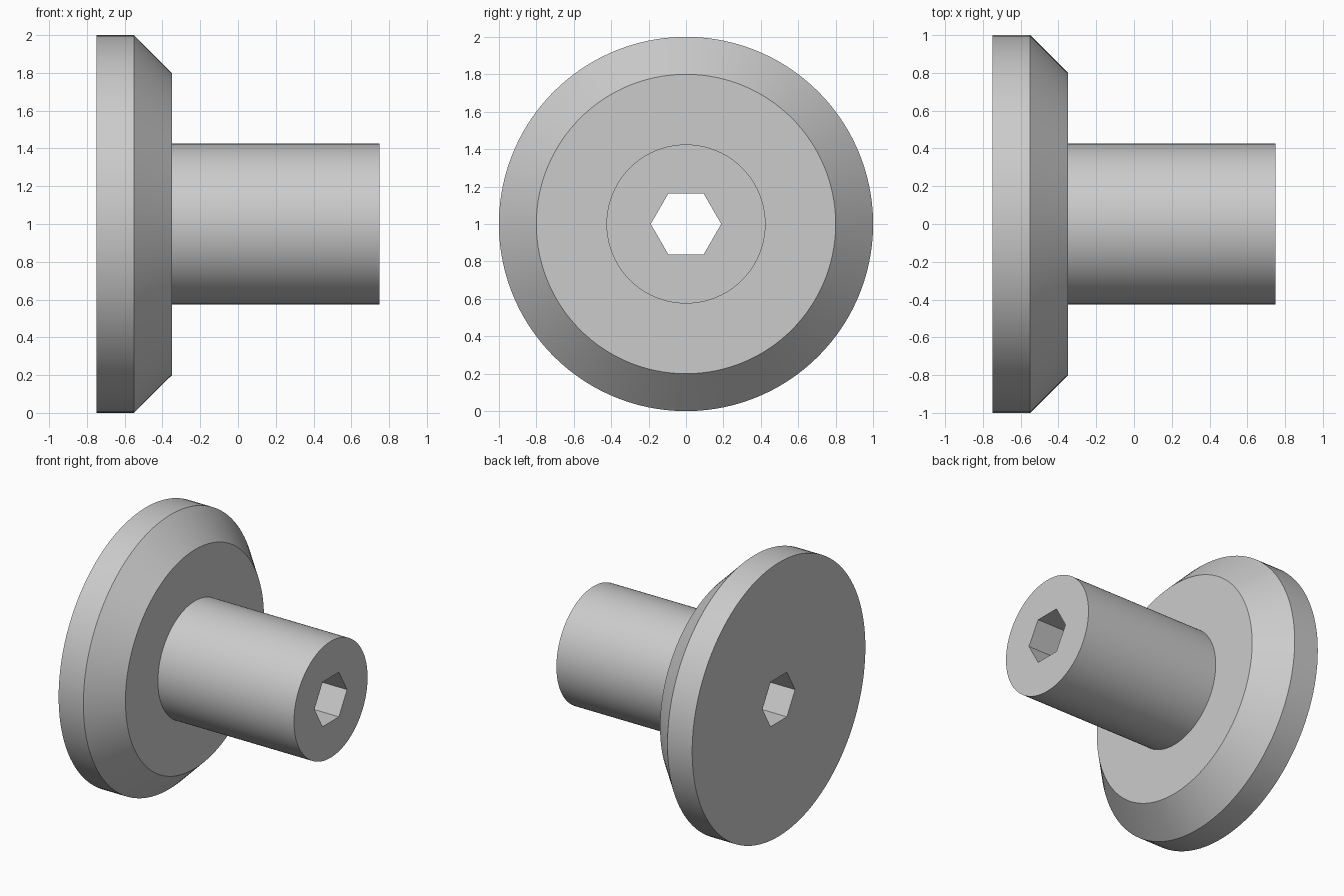
import bpy, bmesh
from math import cos, sin, pi, radians

cube = bpy.data.objects.get("Cube")
if cube:
    bpy.data.objects.remove(cube, do_unlink=True)

SEGMENTS = 120
HEX_APOTHEM = 0.163

# Plain grey metal
grey = bpy.data.materials.new("grey metal")
grey.use_nodes = True
colour = (0.6, 0.6, 0.6, 1)
grey.diffuse_color = colour
grey.node_tree.nodes["Principled BSDF"].inputs["Base Color"].default_value = colour


def ring(bm, x, radius=None):
    """Circle across the x axis, or the hexagon of the bore if no radius is given."""
    verts = []
    for i in range(SEGMENTS):
        a = 2 * pi * i / SEGMENTS
        r = radius or HEX_APOTHEM / cos(a % (pi / 3) - pi / 6)
        verts.append(bm.verts.new((x, r * cos(a), 1 + r * sin(a))))
    return verts


# Flanged bushing: rim, chamfer, shoulder and sleeve, closed by the hexagonal bore
profile = [(-0.75, None), (-0.75, 1.0), (-0.55, 1.0), (-0.35, 0.8),
           (-0.35, 0.425), (0.75, 0.425), (0.75, None)]
bm = bmesh.new()
rings = [ring(bm, x, r) for x, r in profile]
for a, b in zip(rings, rings[1:] + rings[:1]):
    for i in range(SEGMENTS):
        j = (i + 1) % SEGMENTS
        bm.faces.new((a[i], a[j], b[j], b[i]))
bmesh.ops.recalc_face_normals(bm, faces=bm.faces)

mesh = bpy.data.meshes.new("flanged_bushing")
bm.to_mesh(mesh)
bm.free()
mesh.materials.append(grey)
bushing = bpy.data.objects.new("flanged_bushing", mesh)
bpy.context.collection.objects.link(bushing)

# Smooth round walls, crisp edges
bpy.ops.object.select_all(action='DESELECT')
bushing.select_set(True)
bpy.context.view_layer.objects.active = bushing
bpy.ops.object.shade_smooth_by_angle(angle=radians(30))
